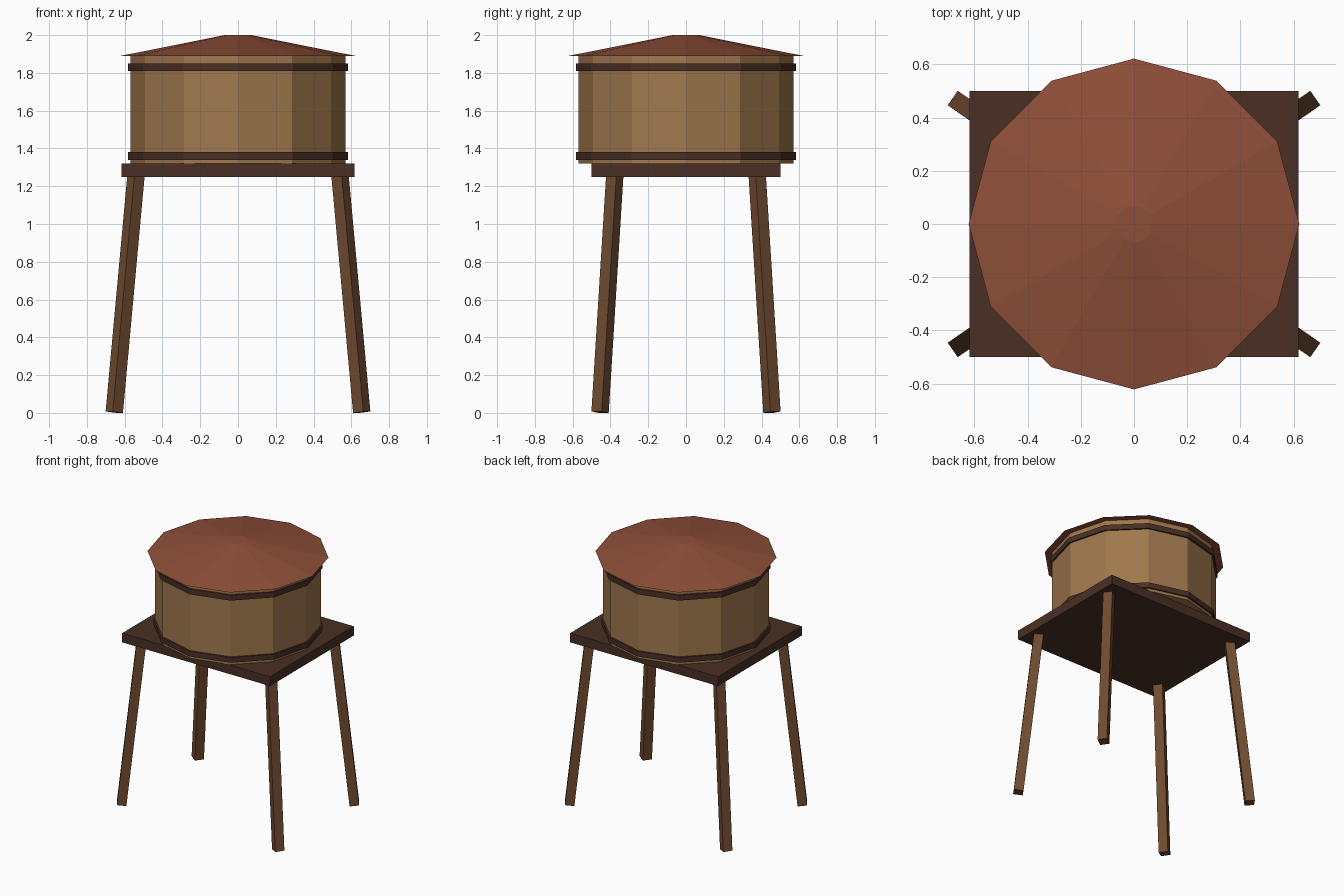
import bpy, bmesh, math
from mathutils import Matrix, Vector

default = bpy.data.objects.get("Cube")
if default:
    bpy.data.objects.remove(default, do_unlink=True)


def material(name, hex_code):
    """Flat material from an sRGB hex colour, stored as linear values."""
    def linear(c):
        return c / 12.92 if c <= 0.04045 else ((c + 0.055) / 1.055) ** 2.4
    rgb = [linear(int(hex_code[i:i + 2], 16) / 255) for i in (0, 2, 4)]
    mat = bpy.data.materials.new(name)
    mat.use_nodes = True
    mat.diffuse_color = (*rgb, 1)
    mat.node_tree.nodes["Principled BSDF"].inputs["Base Color"].default_value = (*rgb, 1)
    return mat


def finish(name, bm, mat):
    bmesh.ops.recalc_face_normals(bm, faces=bm.faces)
    mesh = bpy.data.meshes.new(name)
    bm.to_mesh(mesh)
    bm.free()
    mesh.materials.append(mat)
    obj = bpy.data.objects.new(name, mesh)
    bpy.context.collection.objects.link(obj)
    return obj


def drum(name, r_bottom, r_top, z0, z1, mat):
    """Twelve-sided drum or cone with a corner on each axis."""
    bm = bmesh.new()
    bmesh.ops.create_cone(bm, cap_ends=True, segments=12, radius1=r_bottom,
                          radius2=r_top, depth=z1 - z0,
                          matrix=Matrix.Translation((0, 0, (z0 + z1) / 2)))
    return finish(name, bm, mat)


def box(name, size, matrix, mat):
    bm = bmesh.new()
    bmesh.ops.create_cube(bm, size=1, matrix=matrix @ Matrix.Diagonal((*size, 1)))
    return finish(name, bm, mat)


roof_red = material("roof red brown", "8f4f39")
barrel_wood = material("barrel wood", "a0784d")
leg_wood = material("leg wood", "704b30")
dark_wood = material("dark wood", "4a2f25")

# Tank with its two hoops and shallow roof
drum("tank", 0.57, 0.57, 1.32, 1.89, barrel_wood)
drum("lower_hoop", 0.582, 0.582, 1.34, 1.38, dark_wood)
drum("upper_hoop", 0.582, 0.582, 1.81, 1.85, dark_wood)
drum("roof", 0.622, 0.07, 1.89, 2.0, roof_red)

# Platform
box("platform", (1.236, 1.0, 0.07), Matrix.Translation((0, 0, 1.285)), dark_wood)

# Four splayed square legs, each turned to face outward along its lean
for side, sx in (("left", 1), ("right", -1)):
    for end, sy in (("front", -1), ("back", 1)):
        foot = Vector((sx * 0.655, sy * 0.455, 0.004))
        head = Vector((sx * 0.537, sy * 0.375, 1.29))
        axis = (head - foot).normalized()
        across = axis.cross(Vector((foot.x, foot.y, 0))).normalized()
        outward = across.cross(axis)
        turn = Matrix((outward, across, axis)).transposed().to_4x4()
        box(f"{end}_{side}_leg", (0.066, 0.066, (head - foot).length),
            Matrix.Translation((foot + head) / 2) @ turn, leg_wood)
